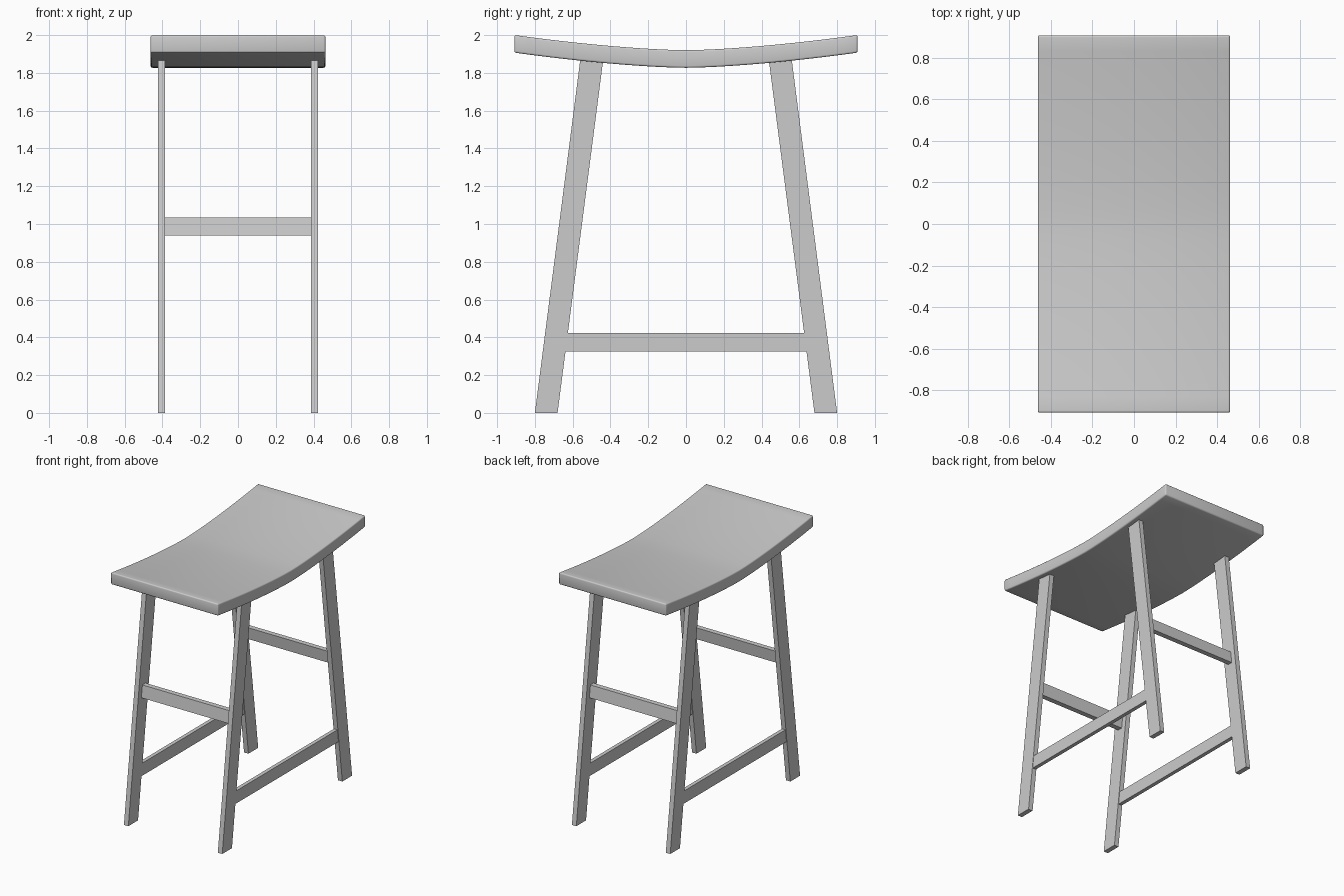
import bpy, bmesh

if "Cube" in bpy.data.objects:
    bpy.data.objects.remove(bpy.data.objects["Cube"])

HALF_W, HALF_L, THICK = 0.463, 0.908, 0.093


def sag(y):
    return 0.08 * abs(y / HALF_L) ** 1.55


def prism(name, outline, x0, x1):
    """Extrude a (y, z) outline along x."""
    bm = bmesh.new()
    face = bm.faces.new([bm.verts.new((x0, y, z)) for y, z in outline])
    ext = bmesh.ops.extrude_face_region(bm, geom=[face])
    verts = [g for g in ext["geom"] if isinstance(g, bmesh.types.BMVert)]
    bmesh.ops.translate(bm, verts=verts, vec=(x1 - x0, 0, 0))
    bmesh.ops.recalc_face_normals(bm, faces=bm.faces)
    mesh = bpy.data.meshes.new(name)
    bm.to_mesh(mesh)
    bm.free()
    obj = bpy.data.objects.new(name, mesh)
    bpy.context.collection.objects.link(obj)
    return obj


def leg_y(z):
    """Centre line of a splayed leg."""
    return 0.74 - 0.24 * z / 1.86


# Dished seat with softly rounded edges
N = 24
ys = [HALF_L * (2 * i / N - 1) for i in range(N + 1)]
top = [(y, 1.92 + sag(y)) for y in ys]
bottom = [(y, z - THICK) for y, z in reversed(top)]
bm = bmesh.new()
rows = []
for x in (-HALF_W, HALF_W):
    rows.append([bm.verts.new((x, y, z)) for y, z in top + bottom])
M = len(rows[0])
for i in range(M):
    j = (i + 1) % M
    bm.faces.new((rows[0][i], rows[0][j], rows[1][j], rows[1][i]))
for r in rows:
    for i in range(N):
        bm.faces.new((r[i], r[i + 1], r[M - 2 - i], r[M - 1 - i]))
bmesh.ops.recalc_face_normals(bm, faces=bm.faces)
mesh = bpy.data.meshes.new("seat")
bm.to_mesh(mesh)
bm.free()
seat = bpy.data.objects.new("seat", mesh)
bpy.context.collection.objects.link(seat)
bev = seat.modifiers.new("rounded_edges", "BEVEL")
bev.width, bev.segments, bev.limit_method = 0.01, 3, "ANGLE"
for p in mesh.polygons:
    p.use_smooth = True

# Four splayed legs, tops cut to the seat underside
for sy, end in ((-1, "front"), (1, "back")):
    for sx, side in ((-1, "left"), (1, "right")):
        prism(f"{end}_{side}_leg",
              [(sy * 0.80, 0), (sy * 0.68, 0),
               (sy * 0.439, 1.864), (sy * 0.559, 1.876)],
              sx * 0.386, sx * 0.424)
    # Upper stretchers across x, leaning with the legs
    a, b = leg_y(0.94), leg_y(1.035)
    prism(f"{end}_stretcher",
          [(sy * (a + 0.02), 0.94), (sy * (a - 0.02), 0.94),
           (sy * (b - 0.02), 1.035), (sy * (b + 0.02), 1.035)],
          -0.387, 0.387)

# Lower stretchers along y, ends mitred to the leg slope
for sx, side in ((-1, "left"), (1, "right")):
    a, b = leg_y(0.325) - 0.05, leg_y(0.423) - 0.05
    prism(f"{side}_side_stretcher",
          [(-a, 0.325), (a, 0.325), (b, 0.423), (-b, 0.423)],
          sx * 0.39, sx * 0.42)
